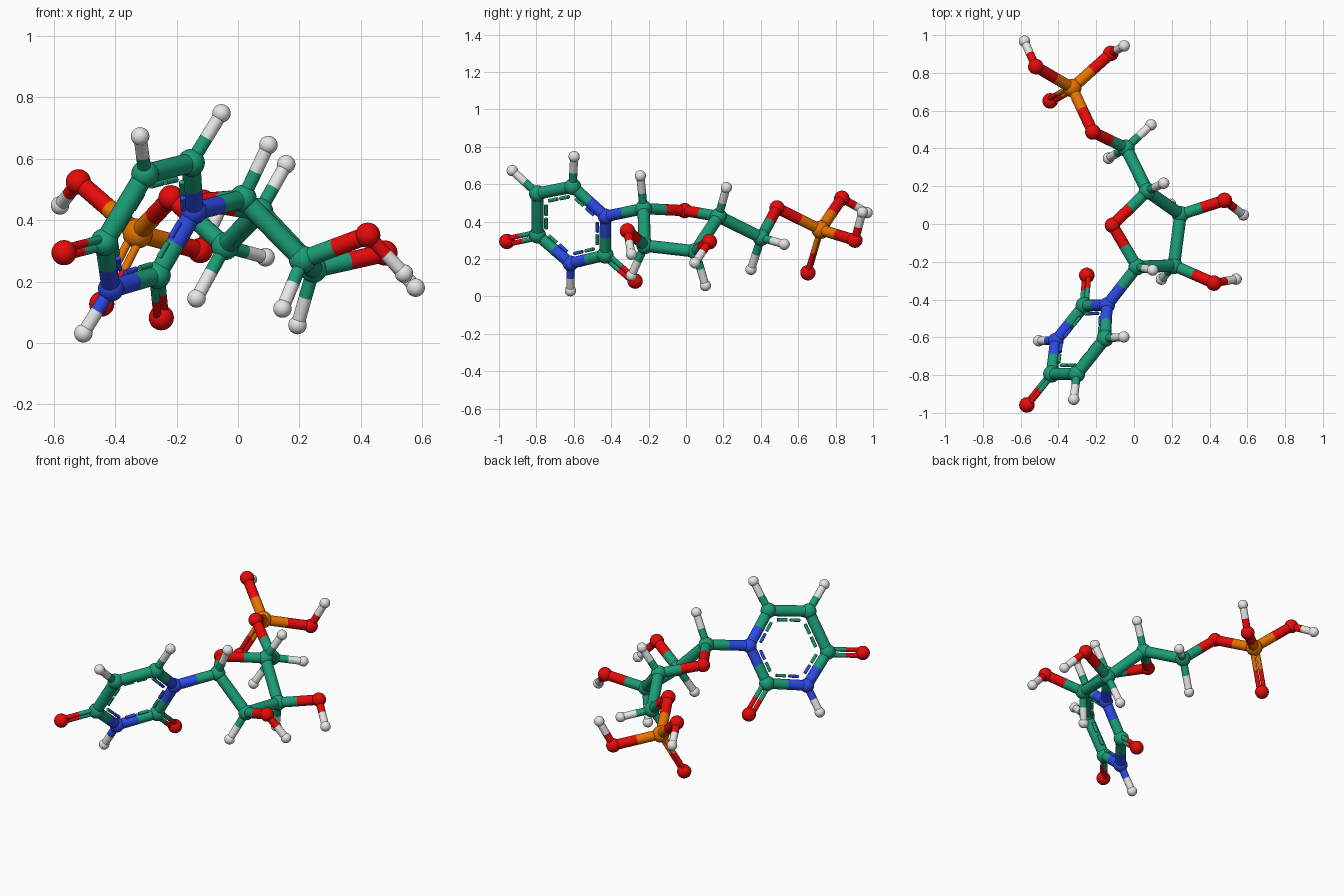
import bpy, bmesh
from mathutils import Vector, Matrix

cube = bpy.data.objects.get("Cube")
if cube:
    bpy.data.objects.remove(cube, do_unlink=True)


def material(name, colour):
    mat = bpy.data.materials.new(name)
    mat.use_nodes = True
    mat.diffuse_color = (*colour, 1)
    mat.node_tree.nodes["Principled BSDF"].inputs["Base Color"].default_value = (*colour, 1)
    return mat


# Element letter -> material and ball radius
GREEN = material("carbon green", (.011, .342, .184))
BLUE = material("nitrogen blue", (.03, .08, .939))
RED = material("oxygen red", (1, .004, .004))
ORANGE = material("phosphorus orange", (1, .216, 0))
WHITE = material("hydrogen white", (1, 1, 1))
ELEMENT = {"c": (GREEN, .045), "n": (BLUE, .042), "o": (RED, .041),
           "p": (ORANGE, .049), "h": (WHITE, .03)}

# Atom centres; the first letter of each name is the element
ATOMS = {
    # phosphate group
    "p": (-.327, .72, .357),
    "o_acid_left": (-.123, .903, .301), "h_acid_left": (-.052, .943, .45),
    "o_acid_right": (-.52, .833, .525), "h_acid_right": (-.58, .968, .448),
    "o_double": (-.444, .652, .127), "o_link": (-.218, .487, .473),
    # linking carbon
    "c_link": (-.042, .402, .315),
    "h_link_left": (.09, .525, .279), "h_link_right": (-.135, .348, .145),
    # sugar ring
    "c_sugar_back": (.07, .174, .428), "h_sugar_back": (.157, .216, .582),
    "o_sugar": (-.114, -.007, .459),
    "c_sugar_left": (.246, .05, .241), "h_sugar_left": (.194, .104, .058),
    "o_sugar_left": (.479, .125, .293), "h_hydroxyl_left": (.579, .048, .18),
    "c_sugar_front": (.211, -.22, .272), "h_sugar_front": (.145, -.292, .112),
    "o_sugar_front": (.423, -.313, .351), "h_hydroxyl_front": (.541, -.292, .226),
    "c_sugar_right": (.016, -.227, .47), "h_sugar_right": (.099, -.244, .645),
    # flat base ring
    "n_base_join": (-.143, -.43, .428),
    "c_base_top": (-.153, -.606, .587), "h_base_top": (-.054, -.598, .748),
    "c_base_front": (-.303, -.794, .55), "h_base_front": (-.319, -.929, .673),
    "c_base_right": (-.436, -.794, .328), "o_base_right": (-.567, -.958, .294),
    "n_base_low": (-.414, -.618, .177), "h_base_low": (-.504, -.618, .031),
    "c_base_back": (-.264, -.432, .221), "o_base_back": (-.25, -.272, .082),
}
ATOMS = {name: Vector(at) for name, at in ATOMS.items()}

# Chains of single bonds
CHAINS = [
    "h_acid_left o_acid_left p o_acid_right h_acid_right",
    "p o_link c_link c_sugar_back o_sugar c_sugar_right n_base_join",
    "h_link_left c_link h_link_right",
    "c_sugar_back c_sugar_left c_sugar_front c_sugar_right h_sugar_right",
    "c_sugar_left o_sugar_left h_hydroxyl_left",
    "c_sugar_front o_sugar_front h_hydroxyl_front",
    "h_sugar_back c_sugar_back", "h_sugar_left c_sugar_left",
    "h_sugar_front c_sugar_front", "h_base_top c_base_top",
    "h_base_front c_base_front", "h_base_low n_base_low",
]
# Double bonds, with a neighbour that sets the plane of the pair
DOUBLES = [("p", "o_double", "o_acid_right"),
           ("c_base_right", "o_base_right", "n_base_low"),
           ("c_base_back", "o_base_back", "n_base_low")]
BASE_RING = ["n_base_join", "c_base_top", "c_base_front",
             "c_base_right", "n_base_low", "c_base_back"]


def finish(bm, name, mats):
    mesh = bpy.data.meshes.new(name)
    bm.to_mesh(mesh)
    bm.free()
    for mat in mats:
        mesh.materials.append(mat)
    obj = bpy.data.objects.new(name, mesh)
    bpy.context.collection.objects.link(obj)


def rod(bm, start, end, radius, slot):
    """Add a smooth-sided cylinder between two points."""
    axis = end - start
    place = Matrix.Translation((start + end) / 2) @ axis.to_track_quat("Z", "Y").to_matrix().to_4x4()
    made = bmesh.ops.create_cone(bm, cap_ends=True, segments=20, radius1=radius,
                                 radius2=radius, depth=axis.length, matrix=place)
    for face in {f for v in made["verts"] for f in v.link_faces}:
        face.material_index = slot
        face.smooth = len(face.verts) == 4


def bond_radius(a, b):
    return .73 * min(ELEMENT[a[0]][1], ELEMENT[b[0]][1])


def bond(a, b, name, radius, shifts, spans=((0, .5), (.5, 1))):
    """Rods from a to b, each half coloured like its nearest atom."""
    bm = bmesh.new()
    for shift in shifts:
        start, end = ATOMS[a] + shift, ATOMS[b] + shift
        for lo, hi in spans:
            rod(bm, start.lerp(end, lo), start.lerp(end, hi), radius, int(lo >= .5))
    finish(bm, f"{name}_{a}_to_{b}", [ELEMENT[a[0]][0], ELEMENT[b[0]][0]])


def sideways(a, b, target):
    """Unit vector at right angles to the bond, pointing towards a target."""
    axis = (ATOMS[b] - ATOMS[a]).normalized()
    offset = target - ATOMS[a]
    return (offset - axis * offset.dot(axis)).normalized()


# Balls
for name, at in ATOMS.items():
    mat, radius = ELEMENT[name[0]]
    bm = bmesh.new()
    bmesh.ops.create_uvsphere(bm, u_segments=28, v_segments=16, radius=radius,
                              matrix=Matrix.Translation(at))
    for face in bm.faces:
        face.smooth = True
    finish(bm, "ball_" + name, [mat])

# Single bonds
for chain in CHAINS:
    names = chain.split()
    for a, b in zip(names, names[1:]):
        bond(a, b, "bond", bond_radius(a, b), [Vector()])

# Double bonds: two thin rods side by side
for a, b, neighbour in DOUBLES:
    radius = bond_radius(a, b)
    side = sideways(a, b, ATOMS[neighbour]) * radius * .55
    bond(a, b, "double_bond", radius * .45, [side, -side])

# Base ring: thick bonds with dashed rods along the inside
centre = sum((ATOMS[n] for n in BASE_RING), Vector()) / len(BASE_RING)
for a, b in zip(BASE_RING, BASE_RING[1:] + BASE_RING[:1]):
    radius = bond_radius(a, b)
    bond(a, b, "ring_bond", radius, [Vector()])
    bond(a, b, "ring_dashes", radius * .3, [sideways(a, b, centre) * radius * 1.6],
         spans=((.22, .46), (.54, .78)))
